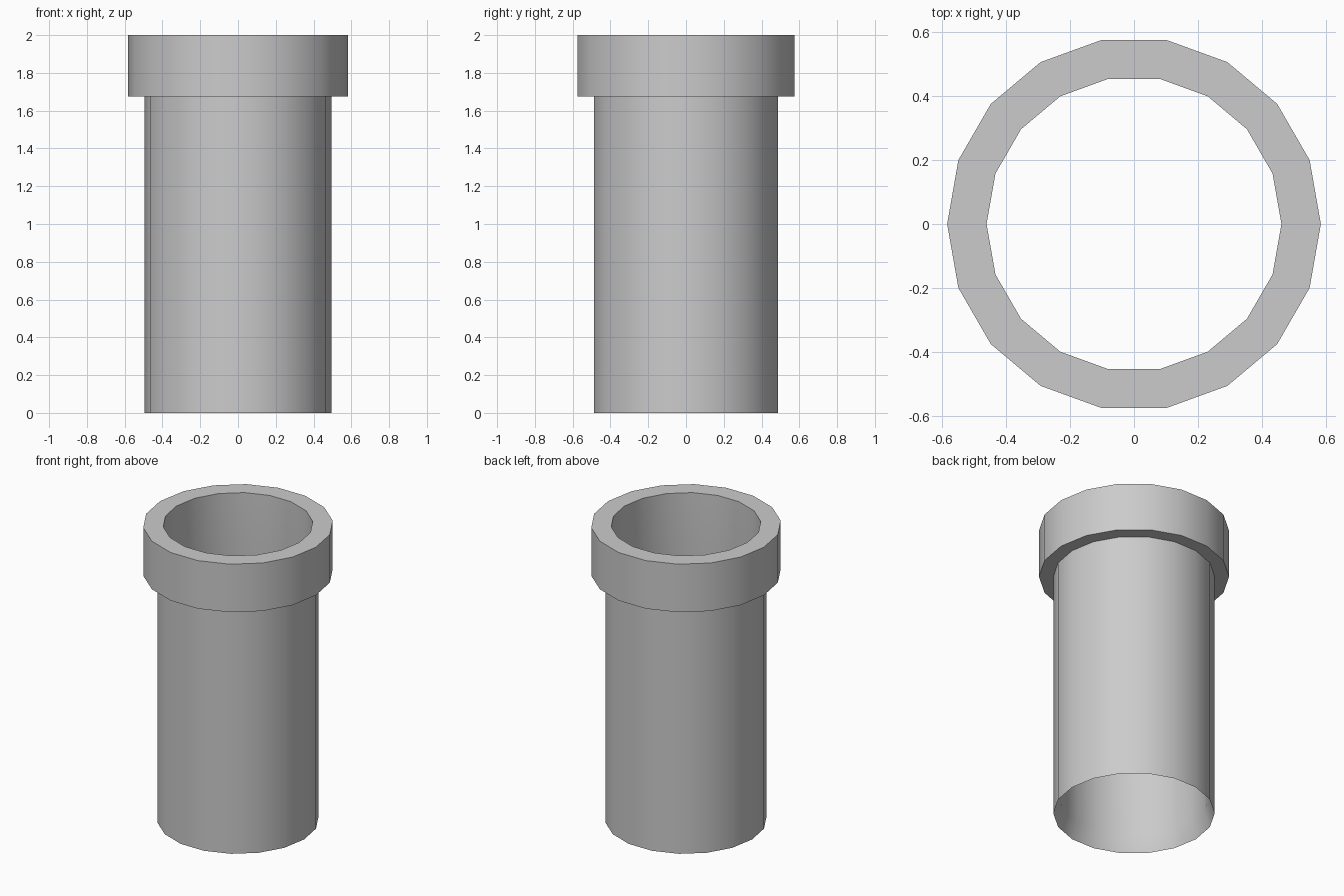
import bpy, bmesh, math

if "Cube" in bpy.data.objects:
    bpy.data.objects.remove(bpy.data.objects["Cube"])

SIDES = 18

# Closed radial profile (radius, height): body, collar, bore, bevelled lower lip
profile = [
    (0.495, 0.0), (0.495, 1.675),
    (0.583, 1.675), (0.583, 2.0),
    (0.46, 2.0), (0.46, 0.11),
]

# Revolve the profile into rings and bridge them
bm = bmesh.new()
rings = []
for r, z in profile:
    rings.append([bm.verts.new((r * math.cos(i * math.tau / SIDES),
                                r * math.sin(i * math.tau / SIDES), z))
                  for i in range(SIDES)])
for k, ring in enumerate(rings):
    nxt = rings[(k + 1) % len(rings)]
    for i in range(SIDES):
        j = (i + 1) % SIDES
        bm.faces.new((ring[i], ring[j], nxt[j], nxt[i]))
bmesh.ops.recalc_face_normals(bm, faces=bm.faces)

mesh = bpy.data.meshes.new("collared_pipe")
bm.to_mesh(mesh)
bm.free()
pipe = bpy.data.objects.new("collared_pipe", mesh)
bpy.context.collection.objects.link(pipe)

# Smooth walls, sharp rims
bpy.context.view_layer.objects.active = pipe
pipe.select_set(True)
bpy.ops.object.shade_smooth_by_angle(angle=math.radians(30))
